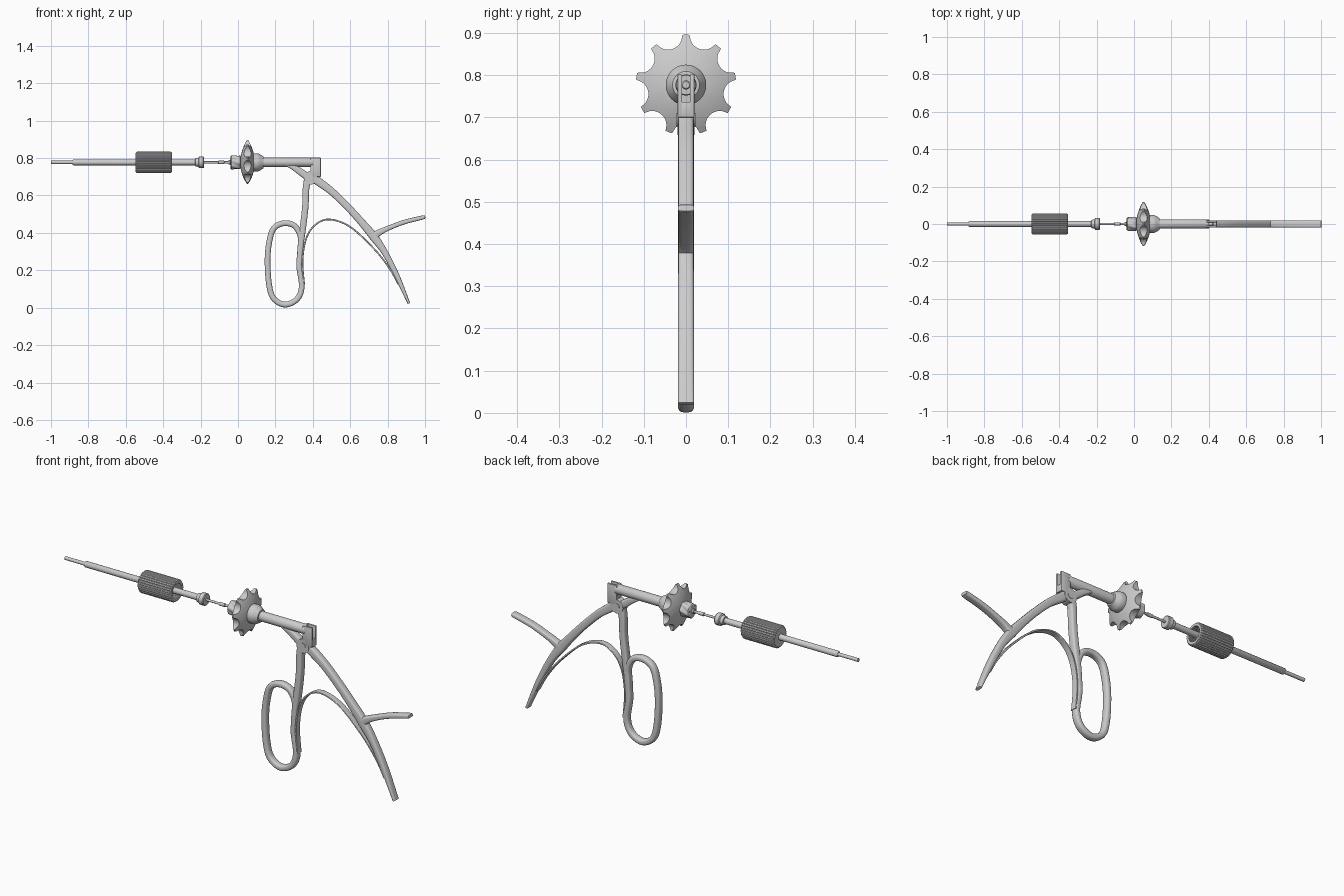
import bpy, bmesh
from math import sin, cos, pi, sqrt, radians
from mathutils import Vector

if "Cube" in bpy.data.objects:
    bpy.data.objects.remove(bpy.data.objects["Cube"])

AXIS = 0.777  # height of the shaft axis


def finish(name, bm, angle=35):
    bmesh.ops.remove_doubles(bm, verts=bm.verts, dist=1e-6)
    bmesh.ops.recalc_face_normals(bm, faces=bm.faces)
    me = bpy.data.meshes.new(name)
    bm.to_mesh(me)
    bm.free()
    ob = bpy.data.objects.new(name, me)
    bpy.context.collection.objects.link(ob)
    bpy.ops.object.select_all(action='DESELECT')
    ob.select_set(True)
    bpy.context.view_layer.objects.active = ob
    bpy.ops.object.shade_smooth_by_angle(angle=radians(angle))
    return ob


def skin(bm, rings, cyclic=False):
    n = len(rings[0])
    count = len(rings)
    for i in range(count if cyclic else count - 1):
        a, b = rings[i], rings[(i + 1) % count]
        for j in range(n):
            k = (j + 1) % n
            bm.faces.new((a[j], a[k], b[k], b[j]))
    if not cyclic:
        bm.faces.new(rings[0])
        bm.faces.new(rings[-1])


def lathe(name, profile, n=32, shape=lambda a, x: 1.0, angle=35):
    """Turn (x, radius) pairs round the shaft axis."""
    bm = bmesh.new()
    rings = []
    for x, r in profile:
        ring = []
        for j in range(n):
            a = 2 * pi * j / n
            s = r * shape(a, x)
            ring.append(bm.verts.new((x, s * sin(a), AXIS + s * cos(a))))
        rings.append(ring)
    skin(bm, rings)
    return finish(name, bm, angle)


def spline(pts, cyclic, steps=8):
    v = [Vector(p) for p in pts]
    n = len(v)
    get = (lambda i: v[i % n]) if cyclic else (lambda i: v[max(0, min(n - 1, i))])
    out = []
    for i in range(n if cyclic else n - 1):
        p0, p1, p2, p3 = (get(i + k) for k in (-1, 0, 1, 2))
        for s in range(steps):
            t = s / steps
            out.append(0.5 * (2 * p1 + (p2 - p0) * t + (2 * p0 - 5 * p1 + 4 * p2 - p3) * t * t
                              + (3 * p1 - p0 - 3 * p2 + p3) * t ** 3))
    return out if cyclic else out + [v[-1]]


def sweep(name, pts, half=0.019, cyclic=False, corner=0.5):
    """Sweep a rounded bar along (x, z, width) points in the y = 0 plane."""
    path = spline(pts, cyclic)
    bm = bmesh.new()
    rings = []
    m = len(path)
    for i, p in enumerate(path):
        a = path[(i - 1) % m] if cyclic else path[max(0, i - 1)]
        b = path[(i + 1) % m] if cyclic else path[min(m - 1, i + 1)]
        d = Vector((b.x - a.x, b.y - a.y)).normalized()
        ring = []
        for j in range(16):
            t = 2 * pi * (j + 0.5) / 16
            c, s = cos(t), sin(t)
            u = abs(c) ** corner * (1 if c > 0 else -1) * p.z / 2
            w = abs(s) ** corner * (1 if s > 0 else -1) * half
            ring.append(bm.verts.new((p.x - d.y * u, w, p.y + d.x * u)))
        rings.append(ring)
    skin(bm, rings, cyclic)
    return finish(name, bm, 45)


def box(name, x0, x1, y0, y1, z0, z1):
    bm = bmesh.new()
    bmesh.ops.create_cube(bm, size=1)
    for v in bm.verts:
        v.co = ((x0 + x1) / 2 + v.co.x * (x1 - x0), (y0 + y1) / 2 + v.co.y * (y1 - y0),
                (z0 + z1) / 2 + v.co.z * (z1 - z0))
    bmesh.ops.bevel(bm, geom=bm.edges[:], offset=0.002, segments=2, affect='EDGES', profile=0.5)
    return finish(name, bm)


# Front rod with its thin tip
lathe("front_rod", [(-1, .009), (-.885, .009), (-.885, .012), (-.88, .0155), (-.2, .0155)])

# Ribbed sleeve, hollow at the rear end
ribs = lambda a, x: 1 - 0.06 * (int(a / (2 * pi) * 120 + .5) % 4 == 0)
lathe("ribbed_sleeve", [(-.547, .012), (-.547, .05), (-.54, .057), (-.36, .057), (-.353, .052),
                        (-.353, .039), (-.5, .039), (-.5, .012)], 120, ribs, 25)

# Collar and thin inner wire
lathe("collar", [(-.23, .014), (-.228, .022), (-.212, .024), (-.208, .031), (-.186, .031),
                 (-.182, .028), (-.182, .005)])
lathe("inner_wire", [(-.2, .006), (-.107, .006), (-.105, .009), (-.075, .009), (-.073, .006),
                     (-.05, .006), (-.05, .012), (0, .012)], 16)

# Twisted fluted connector
flutes = lambda a, x: 1 - 0.13 * (0.5 + 0.5 * cos(6 * (a + 12 * x)))
lathe("fluted_connector", [(-.042, .008), (-.04, .033)] +
      [(-.036 + .006 * i, .038) for i in range(9)] + [(.014, .03), (.03, .02)], 48, flutes)


# Scalloped rotation wheel, nine teeth on a lens-shaped body
def wheel_edge(a):
    pitch = 2 * pi / 9
    d = (a % pitch) - pitch / 2
    c, rad = .125, .034
    q = rad * rad - (c * sin(d)) ** 2
    return min(.119, c * cos(d) - sqrt(q)) if q > 0 else .119


bm = bmesh.new()
rings = []
for side, fracs in ((-1, (.15, .3, .5, .7, .85, .95, 1)), (1, (1, .95, .85, .7, .5, .3, .15))):
    for f in fracs:
        ring = []
        for j in range(180):
            a = 2 * pi * j / 180
            r = wheel_edge(a) * f
            x = .051 + side * (.003 + .036 * (1 - (r / .12) ** 2))
            ring.append(bm.verts.new((x, r * sin(a), AXIS + r * cos(a))))
        rings.append(ring)
skin(bm, rings)
finish("rotation_wheel", bm, 40)

# Hub cone behind the wheel and the main tube
lathe("wheel_hub", [(.06, .04), (.08, .048), (.108, .048), (.116, .044), (.136, .032), (.138, .02)])
lathe("main_tube", [(.1, .025), (.395, .025), (.4, .023)])

# Forked rear block: two cheeks, a base and the rod end held between them
for side, y in (("left", -.0145), ("right", .0145)):
    box("fork_cheek_" + side, .388, .443, y - .0055, y + .0055, .70, .802)
box("fork_base", .388, .443, -.0145, .0145, .70, .737)
lathe("fork_rod_end", [(.38, .011), (.42, .011), (.424, .008)], 24)

# Pivot disc and its screw head
for name, r, h in (("pivot_disc", .036, .040), ("pivot_screw", .016, .044)):
    bm = bmesh.new()
    bmesh.ops.create_cone(bm, cap_ends=True, segments=32, radius1=r, radius2=r, depth=h)
    for v in bm.verts:
        v.co = (.388 + v.co.x, v.co.z, .694 + v.co.y)
    finish(name, bm)

# Rear handle with thumb spur
sweep("rear_handle", [(.385, .712, .05), (.425, .678, .046), (.50, .622, .04), (.585, .54, .038),
                      (.66, .458, .04), (.725, .38, .046), (.785, .295, .034), (.85, .17, .028),
                      (.914, .022, .014)])
sweep("thumb_spur", [(.715, .375, .05), (.755, .402, .034), (.81, .428, .026),
                     (.89, .458, .024), (.985, .482, .022), (.998, .485, .014)])

# Front handle: upper lug, arm and finger loop
sweep("front_lug", [(.385, .69, .04), (.34, .722, .038), (.30, .748, .03), (.255, .766, .012)])
sweep("front_arm", [(.378, .70, .046), (.364, .64, .036), (.36, .54, .034), (.346, .42, .034),
                    (.333, .32, .03), (.328, .24, .028)])
sweep("finger_loop", [(x, z, .031) for x, z in (
    (.337, .36), (.308, .432), (.25, .452), (.192, .425), (.167, .35), (.158, .25), (.166, .125),
    (.19, .05), (.25, .0165), (.315, .045), (.341, .115), (.327, .23))], cyclic=True, corner=.7)

# Leaf spring between the handles
sweep("leaf_spring", [(x, z, .009) for x, z in (
    (.354, .12), (.345, .25), (.363, .365), (.41, .44), (.487, .472), (.60, .432), (.73, .312),
    (.81, .21), (.858, .125))], half=.016, corner=.35)
